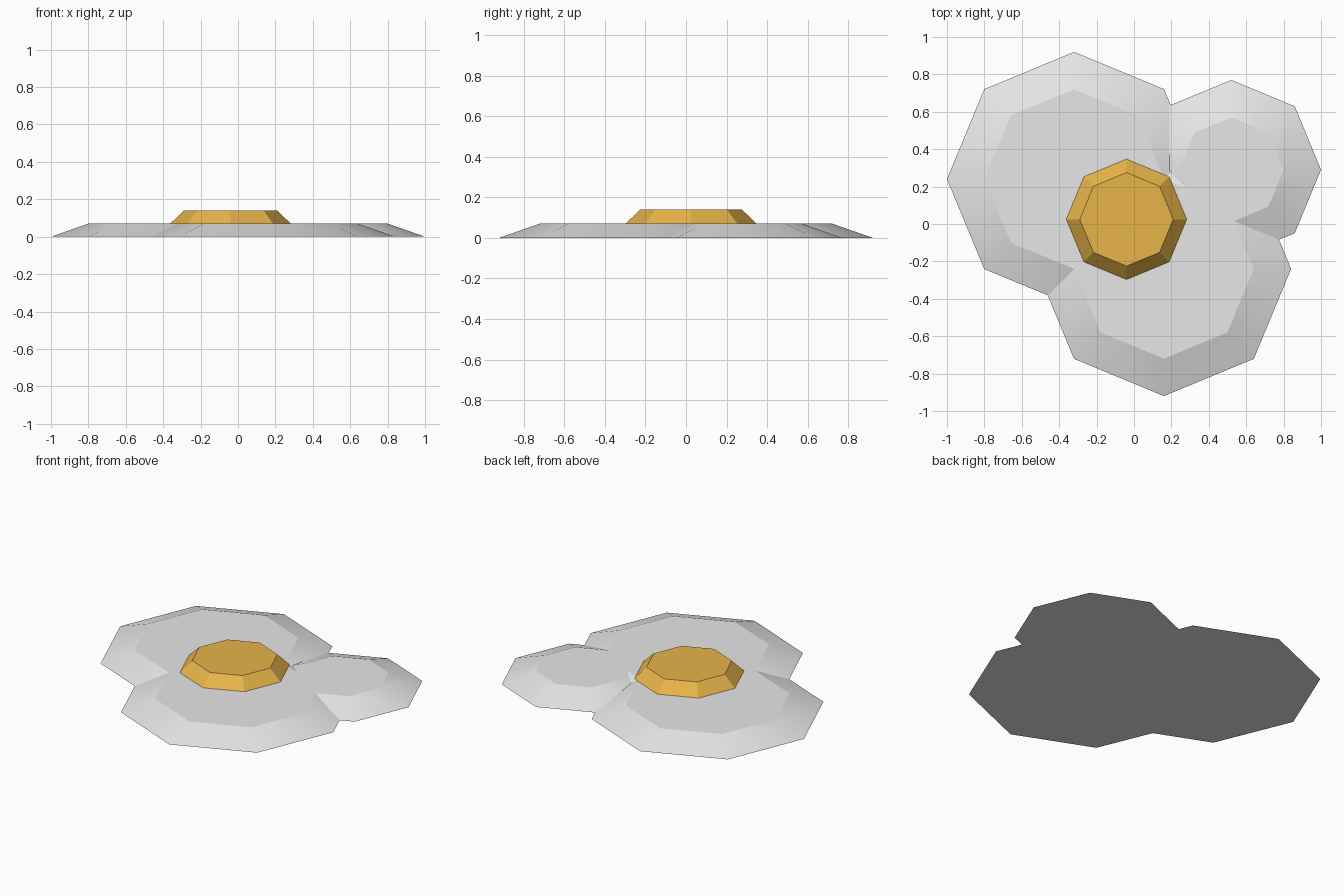
import bpy
import bmesh
from mathutils import Matrix

default = bpy.data.objects.get("Cube")
if default:
    bpy.data.objects.remove(default, do_unlink=True)


def make_material(name, rgb):
    mat = bpy.data.materials.new(name)
    mat.use_nodes = True
    color = (*rgb, 1.0)
    mat.diffuse_color = color
    mat.node_tree.nodes["Principled BSDF"].inputs["Base Color"].default_value = color
    return mat


def tapered_octagon(name, center, base_radius, top_radius, z, height, mat, soft_sides):
    """Eight-sided slab, narrower at the top, standing on height z."""
    bm = bmesh.new()
    bmesh.ops.create_cone(
        bm, cap_ends=True, segments=8, radius1=base_radius, radius2=top_radius,
        depth=height, matrix=Matrix.Translation((*center, z + height / 2)))
    bm.normal_update()
    # Sloped sides may blend into each other; the caps stay flat and crisp
    for face in bm.faces:
        face.smooth = soft_sides and abs(face.normal.z) < 0.99
    for edge in bm.edges:
        edge.smooth = soft_sides and all(f.smooth for f in edge.link_faces)
    mesh = bpy.data.meshes.new(name)
    bm.to_mesh(mesh)
    bm.free()
    mesh.materials.append(mat)
    obj = bpy.data.objects.new(name, mesh)
    bpy.context.collection.objects.link(obj)
    return obj


white = make_material("egg white", (0.88, 0.88, 0.88))
yellow = make_material("yolk yellow", (0.97, 0.55, 0.08))

THICKNESS = 0.07
BEVEL = 0.2

# Egg white: three overlapping lobes
lobes = {
    "white_back_right_lobe": ((-0.32, 0.24), 0.68),
    "white_front_lobe": ((0.16, -0.24), 0.68),
    "white_back_left_lobe": ((0.52, 0.29), 0.48),
}
for name, (center, radius) in lobes.items():
    tapered_octagon(name, center, radius, radius - BEVEL, 0, THICKNESS, white, True)

# Yolk: faceted, resting on the white
tapered_octagon("yolk", (-0.04, 0.025), 0.322, 0.25, THICKNESS, THICKNESS, yellow, False)
